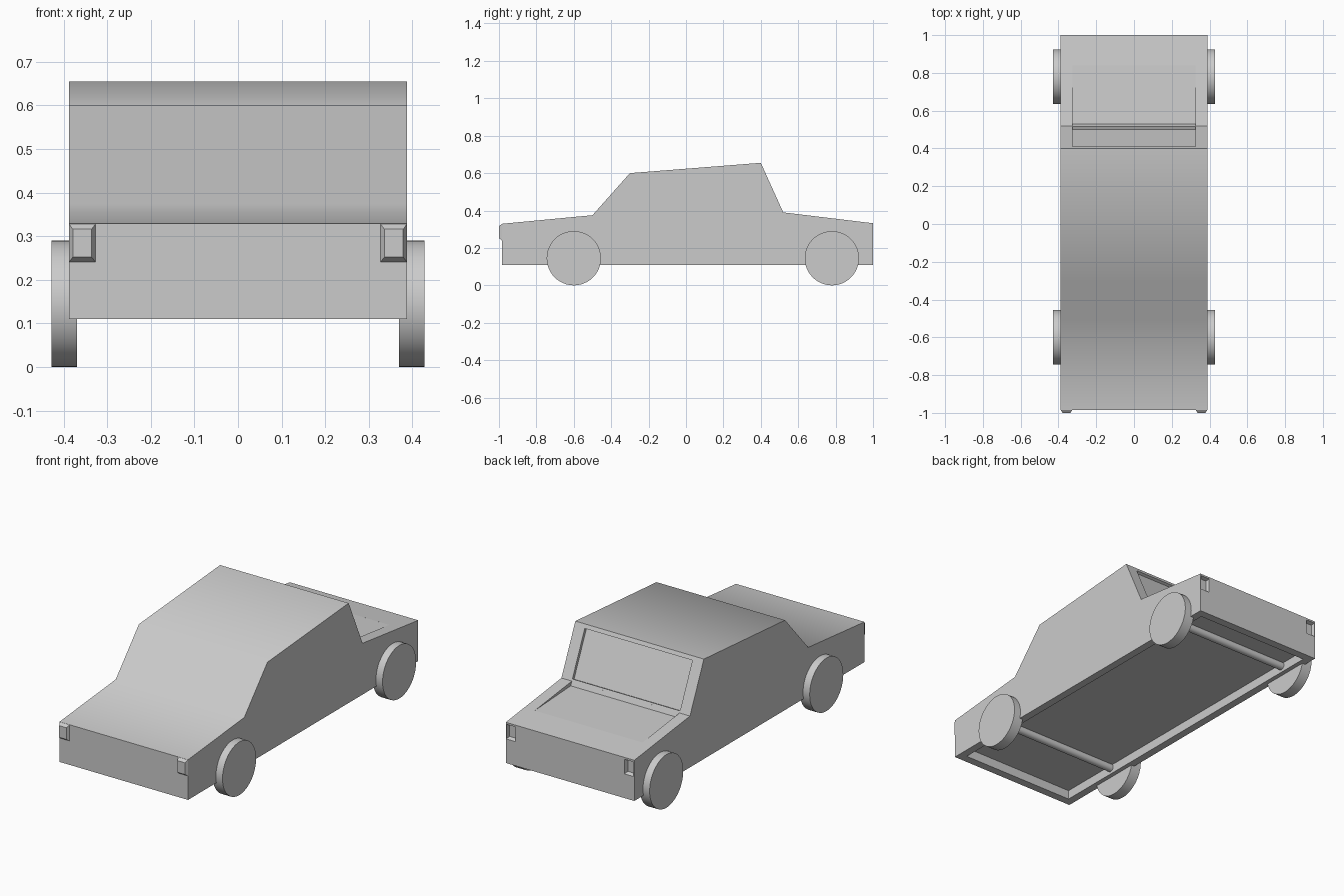
import bpy, bmesh, math
from mathutils import Matrix

if "Cube" in bpy.data.objects:
    bpy.data.objects.remove(bpy.data.objects["Cube"])


def make_object(name, bm):
    bmesh.ops.recalc_face_normals(bm, faces=bm.faces)
    mesh = bpy.data.meshes.new(name)
    bm.to_mesh(mesh)
    bm.free()
    ob = bpy.data.objects.new(name, mesh)
    bpy.context.collection.objects.link(ob)
    return ob


def extrude_profile(name, pts, x0, x1):
    """Side profile in (y, z), extruded across x."""
    bm = bmesh.new()
    face = bm.faces.new([bm.verts.new((x0, y, z)) for y, z in pts])
    ext = bmesh.ops.extrude_face_region(bm, geom=[face])
    moved = [v for v in ext["geom"] if isinstance(v, bmesh.types.BMVert)]
    bmesh.ops.translate(bm, verts=moved, vec=(x1 - x0, 0, 0))
    return make_object(name, bm)


def frustum(name, ya, rect_a, yb, rect_b):
    """Tapered block between two (x0, x1, z0, z1) rectangles."""
    bm = bmesh.new()
    rings = []
    for y, (x0, x1, z0, z1) in ((ya, rect_a), (yb, rect_b)):
        rings.append([bm.verts.new((x, y, z))
                      for x, z in ((x0, z0), (x1, z0), (x1, z1), (x0, z1))])
    a, b = rings
    bm.faces.new(a)
    bm.faces.new(b)
    for i in range(4):
        j = (i + 1) % 4
        bm.faces.new((a[i], a[j], b[j], b[i]))
    return make_object(name, bm)


def cylinder_x(name, x0, x1, y, z, r, sides):
    bm = bmesh.new()
    mat = Matrix.Translation(((x0 + x1) / 2, y, z)) @ Matrix.Rotation(math.pi / 2, 4, 'Y')
    bmesh.ops.create_cone(bm, cap_ends=True, segments=sides, radius1=r,
                          radius2=r, depth=x1 - x0, matrix=mat)
    ob = make_object(name, bm)
    smooth(ob, 40)
    return ob


def select_only(ob):
    bpy.ops.object.select_all(action='DESELECT')
    ob.select_set(True)
    bpy.context.view_layer.objects.active = ob


def smooth(ob, degrees):
    select_only(ob)
    bpy.ops.object.shade_smooth_by_angle(angle=math.radians(degrees))


def cut(ob, cutter):
    select_only(ob)
    mod = ob.modifiers.new("cut", 'BOOLEAN')
    mod.operation = 'DIFFERENCE'
    mod.solver = 'EXACT'
    mod.object = cutter
    bpy.ops.object.modifier_apply(modifier=mod.name)
    bpy.data.objects.remove(cutter, do_unlink=True)


def mirrored(rect, side):
    x0, x1, z0, z1 = rect
    return (x0, x1, z0, z1) if side > 0 else (-x1, -x0, z0, z1)


# Body: one side profile across the full width
body = extrude_profile("car_body", [
    (-0.985, 0.11), (1.0, 0.11), (1.0, 0.332), (0.52, 0.39),
    (0.40, 0.655), (-0.30, 0.60), (-0.50, 0.375), (-0.985, 0.329)], -0.388, 0.388)

# Shallow pan under the body
cut(body, extrude_profile("pan_cutter", [
    (-0.94, 0.05), (0.955, 0.05), (0.955, 0.16), (-0.94, 0.16)], -0.345, 0.345))

# Wedge-shaped sunken panel on the +y deck
cut(body, extrude_profile("deck_cutter", [
    (0.5191, 0.392), (0.530, 0.368), (0.84, 0.3513), (0.84, 0.392)], -0.325, 0.325))

# Recessed window in the steep slope; corners given as (along slope, depth)
ln = math.hypot(0.12, 0.265)
dy, dz = 0.12 / ln, -0.265 / ln
window = [(0.4 + dy * s - dz * d, 0.655 + dz * s + dy * d)
          for s, d in ((0.022, -0.016), (0.280, -0.016), (0.280, 0.02), (0.022, 0.02))]
cut(body, extrude_profile("window_cutter", window, -0.325, 0.325))

# Recessed lamps on the +y end
for side in (-1, 1):
    cut(body, frustum("lamp_cutter",
                      1.01, mirrored((0.326, 0.386, 0.238, 0.325), side),
                      0.98, mirrored((0.335, 0.380, 0.250, 0.315), side)))
smooth(body, 46)

# Protruding bevelled lamps on the -y end
for side, label in ((-1, "left"), (1, "right")):
    frustum("front_lamp_" + label,
            -0.984, mirrored((0.326, 0.388, 0.240, 0.329), side),
            -1.0, mirrored((0.336, 0.379, 0.252, 0.316), side))

# Wheels and axles
for y, end in ((-0.60, "front"), (0.78, "rear")):
    cylinder_x(end + "_axle", -0.372, 0.372, y, 0.145, 0.021, 24)
    cylinder_x(end + "_wheel_right", 0.369, 0.428, y, 0.145, 0.145, 48)
    cylinder_x(end + "_wheel_left", -0.428, -0.369, y, 0.145, 0.145, 48)
